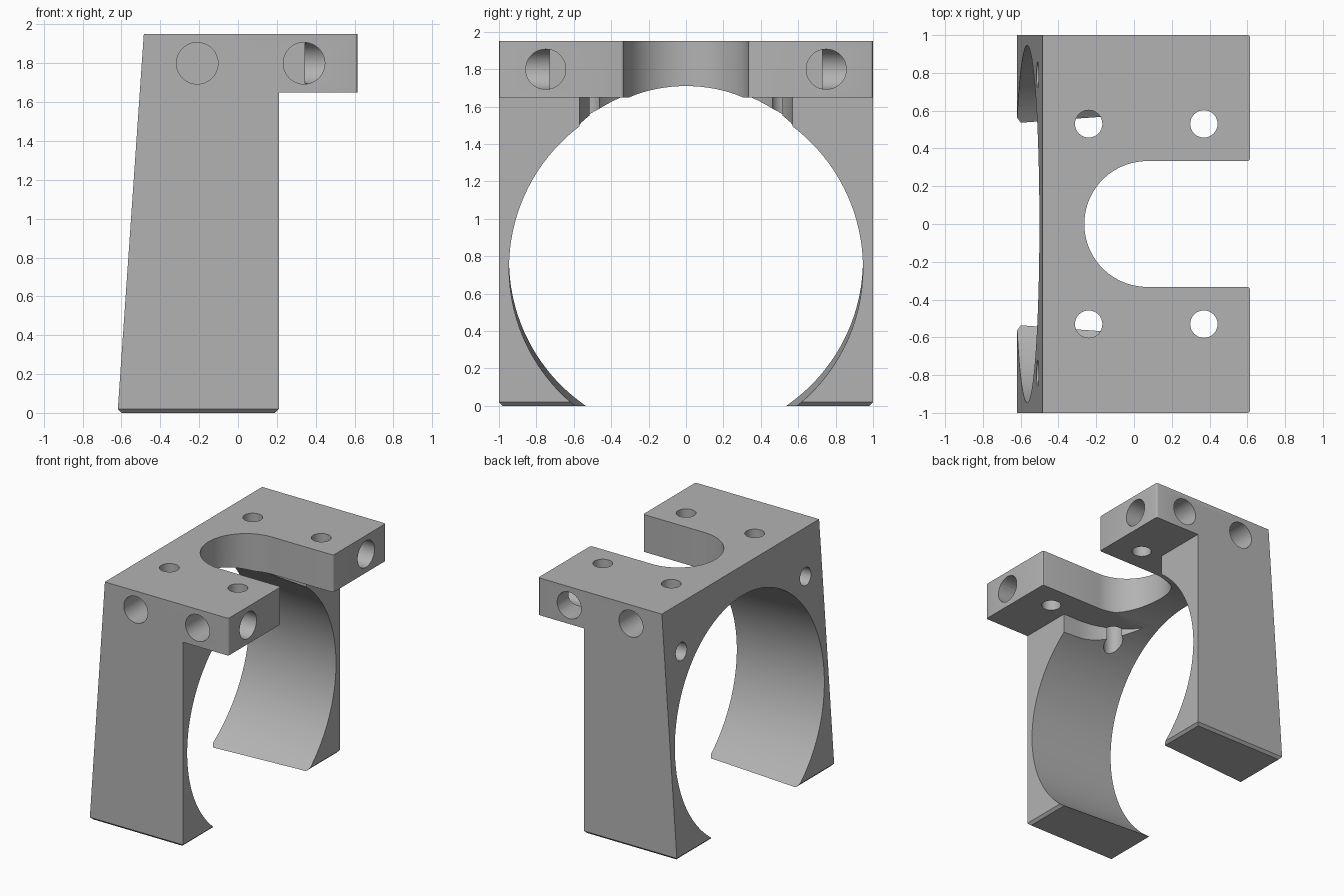
import bpy, bmesh, math
from mathutils import Matrix, Vector

cube = bpy.data.objects.get("Cube")
if cube:
    bpy.data.objects.remove(cube, do_unlink=True)

grey = bpy.data.materials.new("plain grey")
grey.use_nodes = True
GREY = (0.45, 0.45, 0.45, 1)
grey.diffuse_color = GREY
grey.node_tree.nodes["Principled BSDF"].inputs["Base Color"].default_value = GREY


def add_object(name, bm):
    bmesh.ops.recalc_face_normals(bm, faces=bm.faces)
    mesh = bpy.data.meshes.new(name)
    bm.to_mesh(mesh)
    bm.free()
    mesh.materials.append(grey)
    obj = bpy.data.objects.new(name, mesh)
    bpy.context.collection.objects.link(obj)
    return obj


def prism(name, points, sweep, bevel=None):
    """Extrude a closed outline along a vector."""
    bm = bmesh.new()
    face = bm.faces.new([bm.verts.new(p) for p in points])
    ext = bmesh.ops.extrude_face_region(bm, geom=[face])
    moved = [v for v in ext["geom"] if isinstance(v, bmesh.types.BMVert)]
    bmesh.ops.translate(bm, verts=moved, vec=sweep)
    if bevel:
        bevel(bm)
    return add_object(name, bm)


def rod(name, start, end, radius, sides=48):
    """Round cutter running between two points."""
    start, end = Vector(start), Vector(end)
    axis = end - start
    turn = axis.to_track_quat("Z", "Y").to_matrix().to_4x4()
    bm = bmesh.new()
    bmesh.ops.create_cone(bm, cap_ends=True, segments=sides, radius1=radius,
                          radius2=radius, depth=axis.length,
                          matrix=Matrix.Translation((start + end) / 2) @ turn)
    return add_object(name, bm)


def slot(name, radius, centre_x, z0, z1, sides=48):
    """U-shaped cutter, open towards +x."""
    arc = [math.pi * (0.5 + i / sides) for i in range(sides + 1)]
    pts = [(centre_x + radius * math.cos(a), radius * math.sin(a), z0) for a in arc]
    pts += [(1, -radius, z0), (1, radius, z0)]
    return prism(name, pts, (0, 0, z1 - z0))


def cut(obj, cutter):
    cutter.hide_render = True
    mod = obj.modifiers.new("cut", "BOOLEAN")
    mod.operation, mod.solver, mod.object = "DIFFERENCE", "EXACT", cutter
    bpy.context.view_layer.objects.active = obj
    bpy.ops.object.modifier_apply(modifier=mod.name)
    bpy.data.objects.remove(cutter, do_unlink=True)


def chamfer_feet(bm):
    edges = [e for e in bm.edges if all(v.co.z < 0.001 for v in e.verts)]
    bmesh.ops.bevel(bm, geom=edges, offset=0.02, segments=1, affect="EDGES")


# Bracket body: leaning back, overhanging top plate
BACK, TIP, LEG, TOP, UNDER = -0.485, 0.615, 0.21, 1.95, 1.65
outline = [(-0.62, 0), (LEG, 0), (LEG, UNDER), (TIP, UNDER), (TIP, TOP), (BACK, TOP)]
bracket = prism("bracket", [(x, -1, z) for x, z in outline], (0, 2, 0), chamfer_feet)

# Open slot in the plate, then softened corners on the plate ends
cut(bracket, slot("plate_slot", 0.333, 0.07, 1.3, 2.2))
bm = bmesh.new()
bm.from_mesh(bracket.data)
ends = [e for e in bm.edges if all(v.co.x > TIP - 0.001 for v in e.verts)
        and abs(e.verts[0].co.z - e.verts[1].co.z) > 0.2]
bmesh.ops.bevel(bm, geom=ends, offset=0.015, segments=3, profile=0.5, affect="EDGES")
bm.to_mesh(bracket.data)
bm.free()

# Large slightly tilted bore and the wider pocket below the plate
tilt = math.tan(math.radians(3))
bore = [(x, 0, 0.763 - (x + 0.27) * tilt) for x in (-1.2, 1.2)]
cut(bracket, rod("bore", *bore, 0.946, 160))
cut(bracket, slot("pocket", 0.57, 0.07, 1.2, UNDER))

# Screw holes and blind round recesses, mirrored front to back
DEPTH = 0.27
for s in (-1, 1):
    for x in (-0.24, 0.37):
        cut(bracket, rod("screw_hole", (x, s * 0.53, 1.3), (x, s * 0.53, 2.2), 0.0725, 32))
    for x in (-0.21, 0.34):
        cut(bracket, rod("side_recess", (x, s * 1.2, 1.8), (x, s * (1 - DEPTH), 1.8), 0.107))
    cut(bracket, rod("end_recess", (0.9, s * 0.75, 1.8), (TIP - DEPTH, s * 0.75, 1.8), 0.107))
    cut(bracket, rod("back_hole", (-0.8, s * 0.79, 1.59), (-0.2, s * 0.79, 1.56), 0.07, 32))

bpy.ops.object.select_all(action="DESELECT")
bracket.select_set(True)
bpy.context.view_layer.objects.active = bracket
bpy.ops.object.shade_smooth_by_angle(angle=math.radians(30))
